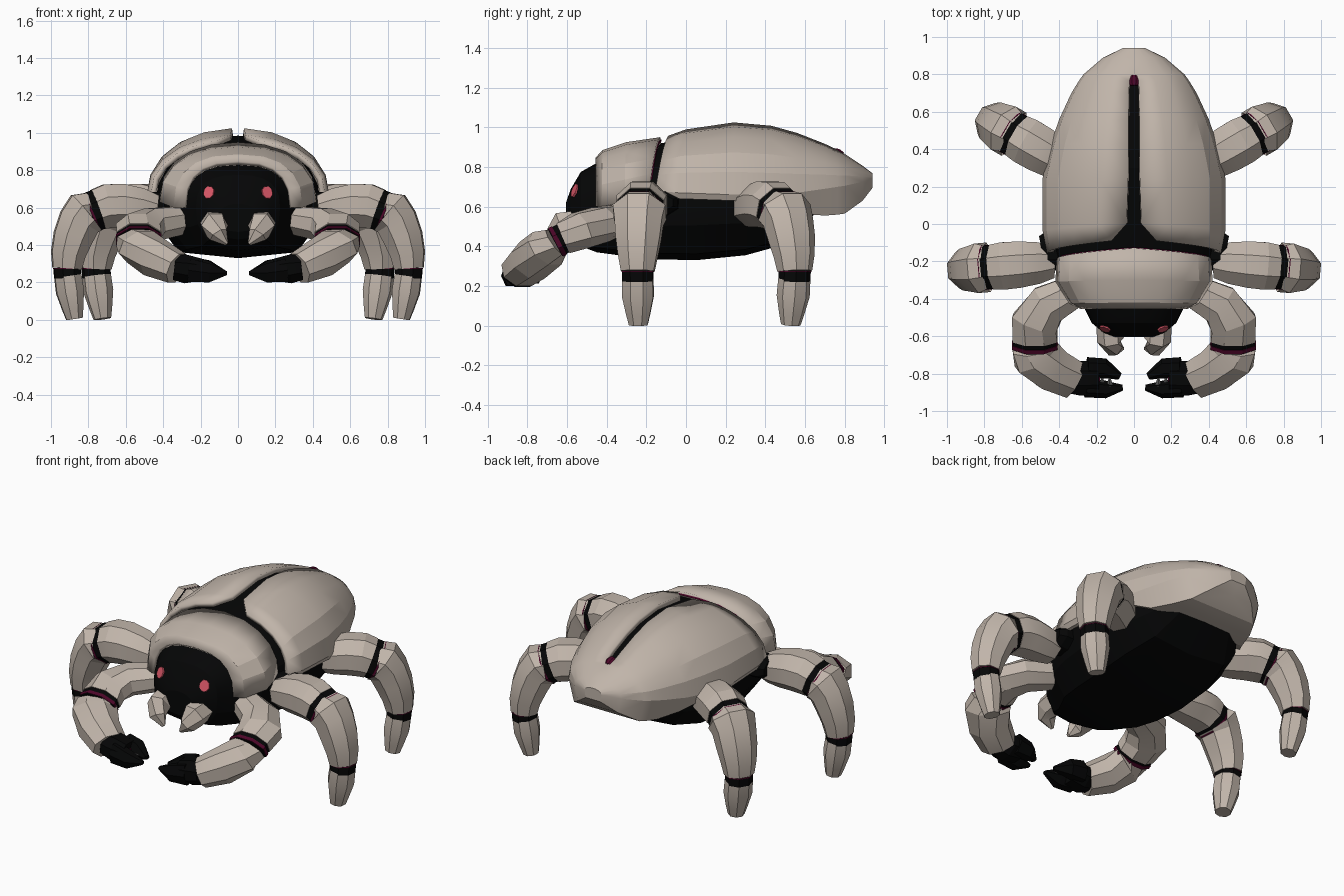
import bpy, bmesh, math
from mathutils import Vector, Matrix
from mathutils.bvhtree import BVHTree

if "Cube" in bpy.data.objects:
    bpy.data.objects.remove(bpy.data.objects["Cube"])


def material(name, r, g, b):
    m = bpy.data.materials.new(name)
    m.diffuse_color = (r, g, b, 1)
    m.use_nodes = True
    m.node_tree.nodes["Principled BSDF"].inputs["Base Color"].default_value = m.diffuse_color
    return m


BEIGE = material("beige_shell", .53, .46, .40)
DARK = material("black_body", .0015, .0017, .0018)
WINE = material("wine_joint", .075, .002, .022)
RED = material("red_eye", .66, .09, .13)
GREY = material("grey_tooth", .08, .08, .08)


def finish(name, bm, mat, thickness=0):
    """Turn a right-hand half into an object mirrored across x = 0."""
    me = bpy.data.meshes.new(name)
    bm.to_mesh(me)
    bm.free()
    me.materials.append(mat)
    ob = bpy.data.objects.new(name, me)
    bpy.context.collection.objects.link(ob)
    mod = ob.modifiers.new("mirror", 'MIRROR')
    mod.merge_threshold = .0005
    if thickness:
        mod = ob.modifiers.new("thickness", 'SOLIDIFY')
        mod.thickness = thickness
        mod.offset = -1
    return ob


def arc(y0, y1, seam, w, zt, ze, n=2.1, k=6):
    """Superellipse arc from the centre seam down to the side edge."""
    a0 = math.acos((seam / w) ** (n / 2))
    pts = []
    for i in range(k):
        f = i / (k - 1)
        a = a0 * (1 - f)
        x = w * max(math.cos(a), 0) ** (2 / n)
        pts.append((x if x > 1e-5 else 0, y0 + (y1 - y0) * f,
                    ze + (zt - ze) * math.sin(a) ** (2 / n)))
    return pts


def loft(rings, cap_start=False, cap_end=False):
    bm = bmesh.new()
    vs = [[bm.verts.new(p) for p in r] for r in rings]
    for a, b in zip(vs, vs[1:]):
        for i in range(len(a) - 1):
            bm.faces.new((a[i], a[i + 1], b[i + 1], b[i]))
    if cap_start:
        bm.faces.new(vs[0][::-1])
    if cap_end:
        bm.faces.new(vs[-1])
    bm.normal_update()
    return bm


def tube(name, pts, mat, ref=(0, 0, 1), sides=8, xf=Matrix()):
    """Capped tube through (x, y, z, radius along ref, other radius)."""
    bm = bmesh.new()
    c = [Vector(p[:3]) for p in pts]
    rings = []
    for i, p in enumerate(pts):
        t = (c[min(i + 1, len(c) - 1)] - c[max(i - 1, 0)]).normalized()
        a = Vector(ref)
        a = (a - t * a.dot(t)).normalized()
        b = t.cross(a)
        ring = []
        for s in range(sides):
            q = 2 * math.pi * (s + .5) / sides
            ring.append(bm.verts.new(xf @ (c[i] + a * p[3] * math.cos(q) * 1.04
                                           + b * p[4] * math.sin(q) * 1.04)))
        rings.append(ring)
    for r0, r1 in zip(rings, rings[1:]):
        for s in range(sides):
            e = (s + 1) % sides
            bm.faces.new((r0[s], r0[e], r1[e], r1[s]))
    bm.faces.new(rings[0][::-1])
    bm.faces.new(rings[-1])
    bmesh.ops.recalc_face_normals(bm, faces=bm.faces)
    return finish(name, bm, mat)


# Dark inner body: y, half width, top, widest height, bottom, squareness
rings = []
for y, w, zt, ze, zb, n in [
        (-.605, .10, .62, .56, .47, 2.2), (-.58, .165, .69, .58, .43, 2.4),
        (-.53, .225, .775, .60, .40, 2.6),
        (-.45, .265, .82, .60, .37, 2.6), (-.30, .38, .88, .62, .35, 2.4),
        (-.15, .42, .915, .64, .335, 2.2), (.05, .44, .95, .65, .33, 2),
        (.30, .435, .985, .65, .355, 2), (.50, .36, .94, .65, .41, 2),
        (.66, .24, .875, .65, .575, 2), (.78, .10, .81, .66, .62, 2)]:
    d = ze - zb
    rings.append(arc(y, y, 0, w, zt, ze, n, 7) + [
        (w * .96, y, ze - d * .45), (w * .72, y, ze - d * .9), (0, y, zb)])
bm = loft(rings, True, True)
body_tree = BVHTree.FromBMesh(bm)
finish("inner_body", bm, DARK)

# Head shell and the thin wine liner behind it
finish("head_shell", loft([
    arc(-.455, -.455, 0, .285, .848, .60, 2.6), arc(-.42, -.425, 0, .345, .885, .60, 2.5),
    arc(-.30, -.31, 0, .42, .925, .63, 2.3), arc(-.13, -.185, 0, .415, .95, .67, 2.2)]),
    BEIGE, .03)
finish("head_shell_liner", loft([
    arc(-.16, -.21, 0, .405, .938, .665, 2.2), arc(-.124, -.179, 0, .405, .938, .665, 2.2)]),
    WINE, .01)

# Back shells: y, side y, seam, half width, top, edge, underside, wraps under
rings = []
for y, y1, s, w, zt, ze, zl, under in [
        (-.09, -.155, .12, .465, .965, .68, .655, 0), (0, -.04, .04, .488, .99, .67, .64, 0),
        (.24, .24, .032, .49, 1.025, .66, .63, 0), (.43, .43, .03, .445, 1.008, .66, .62, 0),
        (.56, .56, .03, .40, .972, .67, .565, 1), (.70, .70, .028, .335, .917, .69, .555, 1),
        (.765, .765, .025, .295, .885, .70, .56, 1), (.80, .80, 0, .27, .866, .705, .565, 1),
        (.89, .89, 0, .165, .806, .725, .63, 1), (.94, .94, 0, .06, .768, .74, .695, 1)]:
    rings.append(arc(y, y1, s, w, zt, ze) + [
        (w * (.86 if under else .97), y1, zl), (0 if under else w * .92, y1, zl)])
finish("back_shells", loft(rings, False, True), BEIGE, .03)
tube("seam_tip", [(0, .74, .878, .018, .022), (0, .765, .873, .02, .028),
                  (0, .79, .86, .015, .02)], WINE)

# Eyes: thin plates laid on the face
p, nrm = body_tree.ray_cast(Vector((.155, -2, .68)), Vector((0, 1, 0)))[:2]
if nrm.y > 0:
    nrm = -nrm
a, b = p - nrm * .002, p + nrm * .007
tube("eyes", [(*a, .036, .031), (*b, .034, .029)], RED)

# Fangs
tube("fangs", [(.13, -.53, .52, .07, .07), (.125, -.62, .505, .076, .07),
               (.105, -.66, .455, .05, .05), (.06, -.665, .405, .01, .012)], BEIGE, sides=6)

# Shoulder sockets
tube("shoulder_sockets", [(.30, -.14, .615, .075, .11), (.465, -.145, .62, .065, .11),
                          (.492, -.15, .62, .045, .09)], DARK)


# Walking legs, drawn in a vertical plane and turned into place
def leg(name, ox, oy, yaw):
    xf = (Matrix.Translation((ox, oy, 0)) @ Matrix.Rotation(math.radians(yaw), 4, 'Z')
          @ Matrix.Translation((-.42, 0, 0)))

    def part(suffix, prof, mat):
        tube(name + suffix, [(x, 0, z, r * 1.08, r) for x, z, r in prof], mat,
             (0, 1, 0), 8, xf)

    part("_thigh", [(.44, .585, .085), (.52, .60, .108), (.62, .612, .12),
                    (.70, .608, .122), (.75, .59, .115)], BEIGE)
    part("_knee_band", [(.74, .594, .112), (.80, .57, .112)], DARK)
    part("_knee_trim", [(.786, .576, .115), (.797, .571, .115)], WINE)
    part("_shin", [(.793, .573, .112), (.812, .572, .128), (.85, .525, .116),
                   (.885, .44, .108), (.91, .35, .094), (.916, .275, .08)], BEIGE)
    part("_ankle_band", [(.916, .28, .074), (.912, .225, .074)], DARK)
    part("_ankle_trim", [(.914, .276, .077), (.914, .271, .077)], WINE)
    part("_foot", [(.912, .235, .074), (.90, .15, .076), (.885, .06, .058),
                   (.876, .005, .045)], BEIGE)


leg("front_leg", .42, -.20, -5)
leg("rear_leg", .33, .30, 30)

# Arms
tube("upper_arms", [(.32, -.36, .53, .08, .09), (.46, -.43, .51, .09, .115),
                    (.53, -.53, .48, .095, .13), (.53, -.62, .44, .085, .125)], BEIGE)
tube("elbow_bands", [(.53, -.61, .445, .08, .121), (.53, -.66, .418, .08, .121)], DARK)
tube("elbow_trims", [(.53, -.638, .43, .084, .126), (.53, -.657, .42, .084, .126)], WINE)
tube("forearms", [(.53, -.657, .42, .078, .125), (.522, -.70, .39, .1, .135),
                  (.44, -.775, .33, .105, .122), (.325, -.832, .275, .086, .107)], BEIGE)

# Pincers with small teeth
tube("pincer_palms", [(.34, -.825, .28, .07, .085), (.28, -.825, .272, .08, .097),
                      (.19, -.825, .268, .06, .09)], DARK)
tube("inner_pincers", [(.25, -.772, .275, .07, .058), (.16, -.772, .265, .058, .052),
                       (.075, -.815, .255, .012, .018)], DARK, sides=6)
tube("outer_pincers", [(.26, -.875, .265, .07, .05), (.15, -.885, .25, .055, .045),
                       (.06, -.875, .25, .012, .015)], DARK, sides=6)
for i, x in enumerate((.13, .17)):
    tube("pincer_tooth_%d" % i, [(x, -.87, .27, .022, .022), (x, -.825, .265, .006, .006)],
         GREY, (1, 0, 0), 6)
tube("pincer_gap", [(.19, -.83, .268, .02, .02), (.182, -.83, .268, .02, .02)], WINE, sides=6)

# Facets stay crisp, gentle curves blend
for ob in bpy.context.scene.objects:
    ob.select_set(True)
    bpy.context.view_layer.objects.active = ob
bpy.ops.object.shade_smooth_by_angle(angle=math.radians(18))
